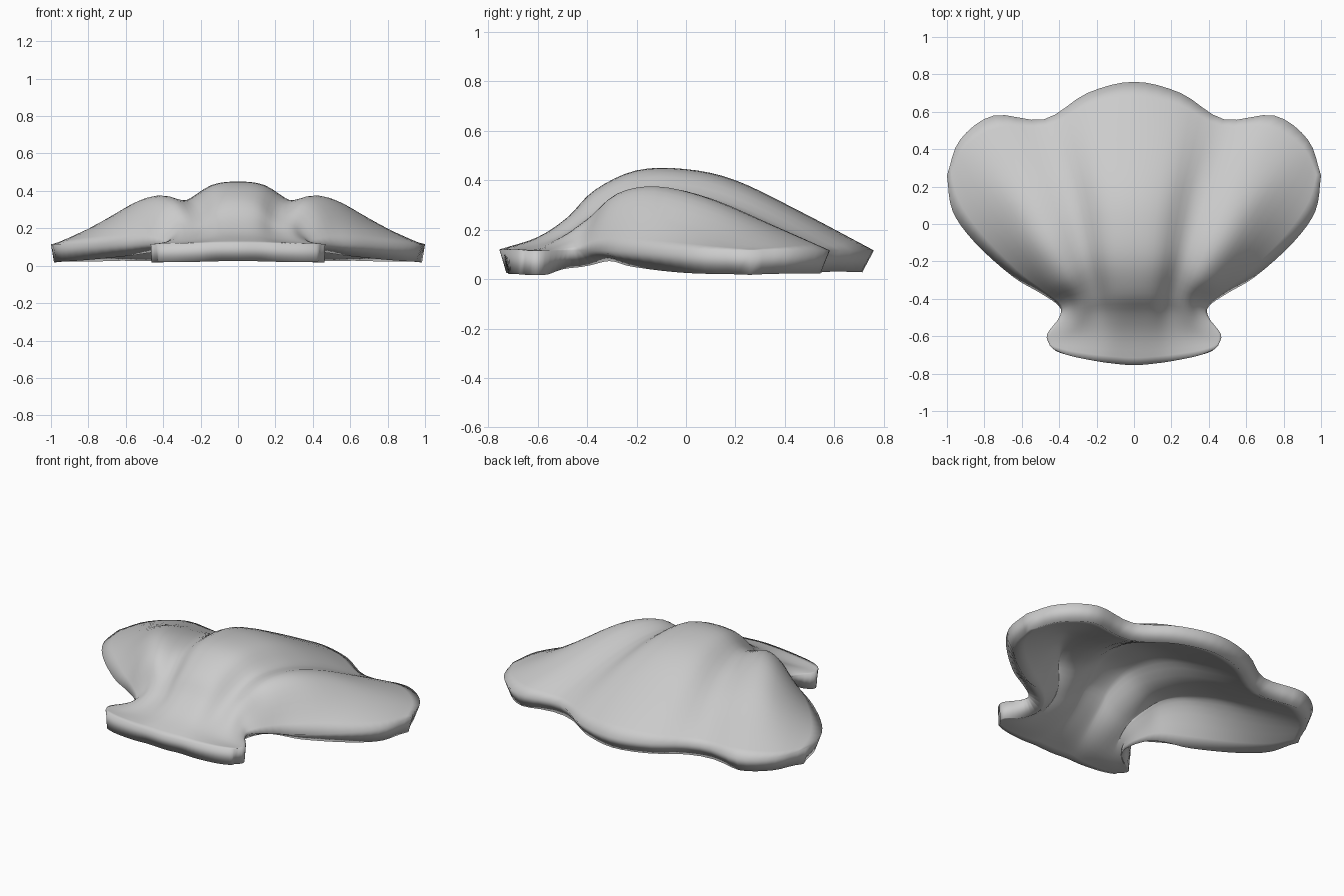
import bpy

if "Cube" in bpy.data.objects:
    bpy.data.objects.remove(bpy.data.objects["Cube"])

RIM_Z = 0.116      # height of the outer rim
STEPS = 4          # interpolated steps between control points

# Ribs of the right half, each running from the front hinge to the back rim
centre = [(-.755, .12), (-.60, .17), (-.48, .25), (-.37, .36), (-.20, .44),
          (0, .445), (.20, .40), (.45, .28), (.76, .116)]              # y, z
lobe_edge = [(.12, -.745, .12), (.10, -.60, .165), (.10, -.48, .24), (.11, -.37, .34),
             (.13, -.20, .422), (.15, 0, .425), (.18, .20, .375), (.22, .45, .255), (.25, .70, .116)]
groove = [(.22, -.73, .12), (.20, -.60, .14), (.19, -.48, .19), (.20, -.38, .26),
          (.25, -.20, .345), (.30, 0, .34), (.35, .20, .285), (.42, .40, .195), (.48, .56, .116)]
crest = [(.34, -.705, .12), (.32, -.60, .125), (.29, -.50, .17), (.29, -.40, .24),
         (.35, -.28, .345), (.43, -.12, .375), (.53, .08, .33), (.63, .33, .225), (.75, .58, .116)]
flank = [(.42, -.675, .12), (.40, -.60, .12), (.35, -.49, .145), (.35, -.41, .19),
         (.44, -.31, .28), (.56, -.14, .305), (.70, .07, .25), (.83, .28, .18), (.93, .45, .116)]
edge = [(.45, -.65), (.465, -.59), (.40, -.50), (.40, -.44), (.50, -.37),
        (.65, -.28), (.85, -.10), (.97, .07), (1.0, .26)]              # x, y

half = [lobe_edge, groove, crest, flank, [(x, y, RIM_Z) for x, y in edge]]
mirrored = [[(-x, y, z) for x, y, z in rib] for rib in reversed(half)]
ribs = mirrored + [[(0, y, z) for y, z in centre]] + half


def smooth_path(points):
    """Catmull-Rom curve through the points."""
    out = []
    for i in range(len(points) - 1):
        p1, p2 = points[i], points[i + 1]
        p0 = points[i - 1] if i else [2 * a - b for a, b in zip(p1, p2)]
        p3 = points[i + 2] if i + 2 < len(points) else [2 * b - a for a, b in zip(p1, p2)]
        for s in range(STEPS):
            t = s / STEPS
            out.append([0.5 * (2 * b + (c - a) * t + (2 * a - 5 * b + 4 * c - d) * t * t
                               + (3 * b - a - 3 * c + d) * t ** 3)
                        for a, b, c, d in zip(p0, p1, p2, p3)])
    out.append(list(points[-1]))
    return out


# Loft the ribs into one skin: smooth along each rib, then across them
along = [smooth_path(rib) for rib in ribs]
rows = [smooth_path(list(row)) for row in zip(*along)]
n = len(rows[0])
verts = [p for row in rows for p in row]
faces = [(j * n + i, j * n + i + 1, (j + 1) * n + i + 1, (j + 1) * n + i)
         for j in range(len(rows) - 1) for i in range(n - 1)]

mesh = bpy.data.meshes.new("scallop_shell")
mesh.from_pydata(verts, [], faces)
shell = bpy.data.objects.new("scallop_shell", mesh)
bpy.context.collection.objects.link(shell)

# Thickness grows inward, leaving the hollow underside
solid = shell.modifiers.new("thickness", 'SOLIDIFY')
solid.thickness = 0.1
solid.offset = -1
mesh.shade_smooth()
